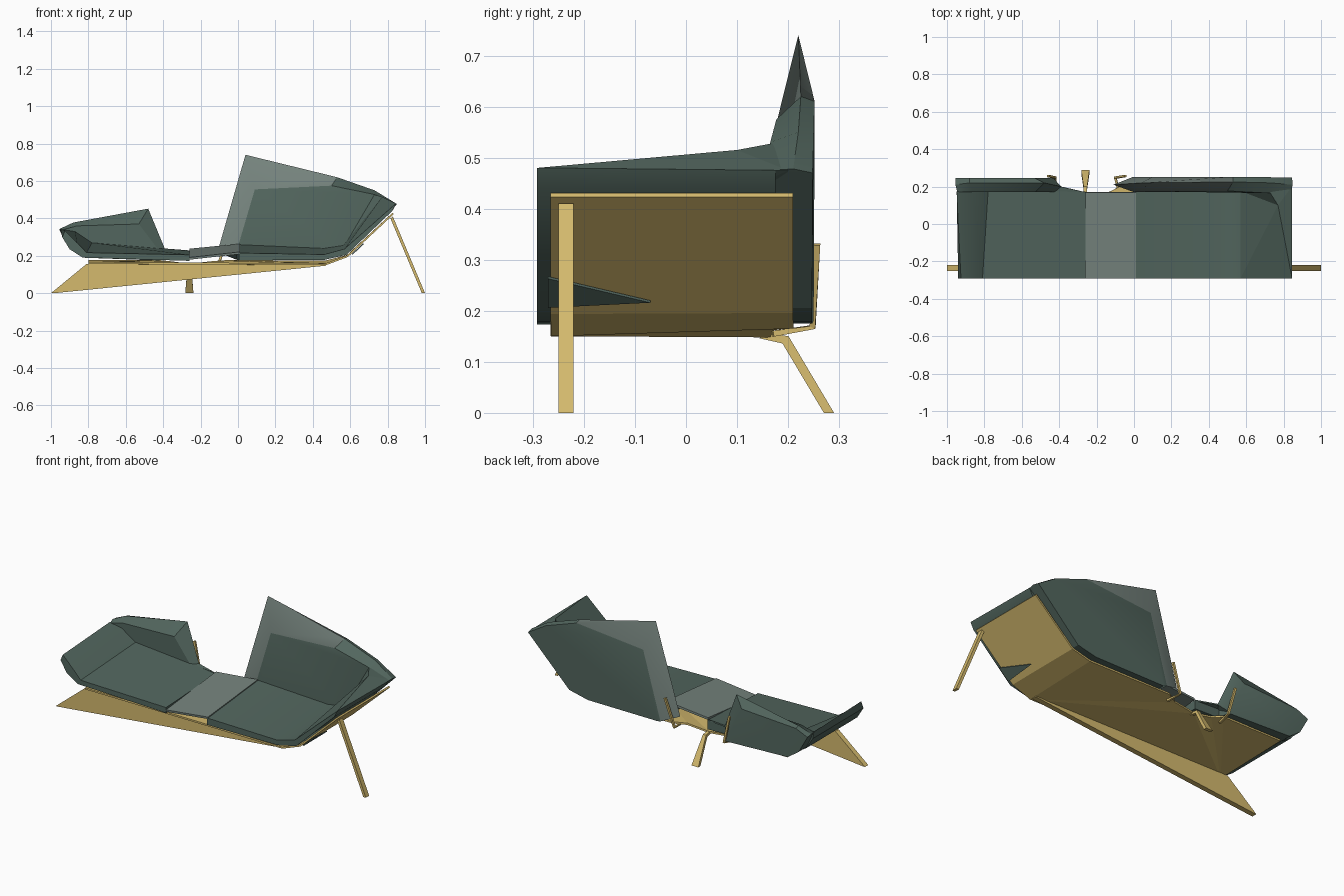
import bpy, bmesh, math
from mathutils import Vector

if "Cube" in bpy.data.objects:
    bpy.data.objects.remove(bpy.data.objects["Cube"])


def material(name, rgb):
    m = bpy.data.materials.new(name)
    m.diffuse_color = (*rgb, 1)
    m.use_nodes = True
    m.node_tree.nodes["Principled BSDF"].inputs["Base Color"].default_value = m.diffuse_color
    return m


GREEN = material("dark green fabric", (0.085, 0.133, 0.112))
GREY = material("grey green fabric", (0.18, 0.23, 0.208))
GOLD = material("pale gold metal", (0.66, 0.49, 0.155))


def build(name, verts, faces, mats, grey_faces=(), thickness=0, smooth=0):
    bm = bmesh.new()
    vs = [bm.verts.new(v) for v in verts]
    for i, f in enumerate(faces):
        face = bm.faces.new([vs[k] for k in f])
        face.material_index = 1 if i in grey_faces else 0
    bmesh.ops.recalc_face_normals(bm, faces=bm.faces)
    me = bpy.data.meshes.new(name)
    bm.to_mesh(me)
    bm.free()
    for m in mats:
        me.materials.append(m)
    ob = bpy.data.objects.new(name, me)
    bpy.context.collection.objects.link(ob)
    if thickness:
        mod = ob.modifiers.new("thickness", 'SOLIDIFY')
        mod.thickness = thickness
        mod.offset = 0
    if smooth:
        bpy.ops.object.select_all(action='DESELECT')
        bpy.context.view_layer.objects.active = ob
        ob.select_set(True)
        bpy.ops.object.shade_smooth_by_angle(angle=math.radians(smooth))
    return ob


def loft(name, sections, mat, smooth=0):
    """Closed body through cross-sections that share a point count."""
    n, k = len(sections[0]), len(sections)
    verts = [p for s in sections for p in s]
    faces = [tuple(range(n)), tuple(range((k - 1) * n, k * n))]
    for s in range(k - 1):
        for i in range(n):
            j = (i + 1) % n
            faces.append((s * n + i, s * n + j, (s + 1) * n + j, (s + 1) * n + i))
    return build(name, verts, faces, [mat], smooth=smooth)


def slab(name, profile, y0, y1, mat):
    """Prism from an x-z profile."""
    return loft(name, [[(x, y, z) for x, z in profile] for y in (y0, y1)], mat)


def seat(name, stations):
    """Wedge seat; station = front x, front top z, back x, back top z, bottom x, bottom z."""
    loft(name, [[(bx, -0.292, bz), (xf, -0.292, zf), (xb, 0.175, zb), (bx, 0.175, bz)]
                for xf, zf, xb, zb, bx, bz in stations], GREEN, 35)


seat("right_seat", [(0.005, 0.215, 0.005, 0.26, 0.005, 0.175),
                    (0.46, 0.207, 0.46, 0.24, 0.46, 0.178),
                    (0.57, 0.237, 0.56, 0.255, 0.58, 0.205),
                    (0.845, 0.48, 0.845, 0.475, 0.825, 0.44)])
seat("left_seat", [(-0.26, 0.205, -0.26, 0.225, -0.26, 0.173),
                   (-0.81, 0.217, -0.78, 0.27, -0.83, 0.19),
                   (-0.86, 0.27, -0.87, 0.33, -0.90, 0.235),
                   (-0.925, 0.335, -0.948, 0.342, -0.94, 0.30)])

# raised blend between the right seat end and its backrest
build("right_seat_blend",
      [(0.57, -0.29, 0.237), (0.56, 0.18, 0.25), (0.77, 0.10, 0.515),
       (0.845, -0.29, 0.48), (0.72, 0.18, 0.53), (0.845, 0.20, 0.475)],
      [(0, 1, 2), (0, 2, 3), (1, 4, 2), (2, 4, 5), (3, 2, 5),
       (0, 3, 5), (0, 5, 1), (1, 5, 4)], [GREEN])

# low panel bridging the two seats
build("middle_seat", [(-0.26, -0.29, 0.185), (0.01, -0.29, 0.215),
                      (0.01, 0.17, 0.258), (-0.26, 0.17, 0.232)],
      [(0, 1, 2, 3)], [GREY], thickness=0.012)
# fabric flap continuing to the left backrest
build("left_seat_flap", [(-0.26, 0.17, 0.225), (-0.42, 0.175, 0.232), (-0.39, 0.20, 0.235)],
      [(0, 1, 2)], [GREEN], thickness=0.008)


def backrest(name, columns, base, grey):
    """Cushion with a front outline, an outer ridge and a rear outline."""
    n, m = len(columns), len(base)
    front = [c[0] for c in columns] + [(x, 0.17, z) for x, z in base]
    rear = [c[2] for c in columns] + [(x, 0.247, z) for x, z in base]
    ridge = [c[1] for c in columns]
    t = n + m
    faces = []
    for i in range(n - 1):
        faces.append((i, i + 1, 2 * t + i + 1, 2 * t + i))
        faces.append((2 * t + i, 2 * t + i + 1, t + i + 1, t + i))
    faces += [tuple(range(t)), tuple(range(t, 2 * t))]
    for i in range(n - 1, t):
        j = (i + 1) % t
        faces.append((i, j, t + j, t + i))
    faces += [(0, 2 * t, t), (n - 1, 2 * t + n - 1, t + n - 1)]
    build(name, front + rear + ridge, faces, [GREEN, GREY], grey, smooth=30)


backrest("right_backrest", [
    ((0.0, 0.17, 0.25), (-0.11, 0.21, 0.22), (-0.01, 0.25, 0.18)),
    ((0.09, 0.174, 0.555), (0.04, 0.22, 0.74), (0.10, 0.252, 0.57)),
    ((0.50, 0.177, 0.575), (0.53, 0.225, 0.62), (0.53, 0.252, 0.61)),
    ((0.72, 0.165, 0.53), (0.73, 0.22, 0.55), (0.73, 0.25, 0.54)),
    ((0.84, 0.165, 0.475), (0.848, 0.21, 0.478), (0.845, 0.248, 0.47))],
    [(0.58, 0.205), (0.46, 0.178), (0.01, 0.175)], {0, 1, 2, 3})
backrest("left_backrest", [
    ((-0.42, 0.17, 0.225), (-0.39, 0.20, 0.235), (-0.43, 0.245, 0.185)),
    ((-0.53, 0.17, 0.37), (-0.48, 0.22, 0.452), (-0.53, 0.245, 0.39)),
    ((-0.86, 0.17, 0.36), (-0.88, 0.22, 0.378), (-0.88, 0.245, 0.37)),
    ((-0.945, 0.17, 0.337), (-0.955, 0.21, 0.343), (-0.955, 0.245, 0.338))],
    [(-0.90, 0.24), (-0.83, 0.19), (-0.42, 0.175)], ())

# bent metal panel under the seats, folded down at the rear leg
build("support_panel",
      [(-0.80, -0.265, 0.161), (-0.26, -0.265, 0.159), (0.47, -0.265, 0.155),
       (0.585, -0.265, 0.198), (0.83, -0.265, 0.427),
       (-0.80, 0.21, 0.172), (-0.42, 0.21, 0.172), (-0.37, 0.172, 0.167),
       (-0.26, 0.165, 0.153), (-0.13, 0.172, 0.167), (-0.06, 0.21, 0.172),
       (0.47, 0.21, 0.170), (0.585, 0.21, 0.20), (0.83, 0.21, 0.427)],
      [(0, 6, 5), (0, 7, 6), (0, 1, 8), (0, 8, 7), (1, 2, 8), (2, 9, 8),
       (2, 10, 9), (2, 11, 10), (2, 3, 12, 11), (3, 4, 13, 12)],
      [GOLD], thickness=0.010)

# fabric corner showing below the bent panel
build("fabric_corner", [(0.602 + (z - 0.2) * 1.07, y, z) for y, z in
                        ((-0.27, 0.265), (-0.27, 0.208), (-0.07, 0.218))],
      [(0, 1, 2)], [GREEN], thickness=0.006)

# front legs: long blade on the left, slim bar on the right
slab("left_front_leg", [(-1.0, 0.0), (-0.81, 0.156), (0.47, 0.156), (0.47, 0.147),
                        (-0.985, 0.0)], -0.25, -0.22, GOLD)
slab("right_front_leg", [(0.815, 0.40), (0.828, 0.41), (1.0, 0.0), (0.983, 0.0)],
     -0.25, -0.22, GOLD)

# flared rear leg
sections = []
for y, z, w, h in ((0.15, 0.152, 0.008, 0.006), (0.195, 0.143, 0.010, 0.007),
                   (0.28, 0.0, 0.022, 0.0)):
    d = 0.010 if z == 0 else 0.006
    sections.append([(-0.26 - w, y - d, z - h), (-0.26 + w, y - d, z - h),
                     (-0.26 + w, y + d, z + h), (-0.26 - w, y + d, z + h)])
loft("rear_leg", sections, GOLD)


def rod(name, points, r=0.006):
    """Square rod along a path."""
    secs = []
    for i, p in enumerate(points):
        a = Vector(points[max(i - 1, 0)])
        b = Vector(points[min(i + 1, len(points) - 1)])
        t = (b - a).normalized()
        u = t.cross(Vector((1, 0, 0))).normalized()
        v = t.cross(u)
        secs.append([tuple(Vector(p) + r * (s * u + q * v))
                     for s, q in ((1, 1), (-1, 1), (-1, -1), (1, -1))])
    loft(name, secs, GOLD)


# rods holding the backrests
for side, x_in, x_low, x_top in (("right", -0.08, -0.10, -0.045),
                                 ("left", -0.43, -0.42, -0.46)):
    rod(side + "_back_rod", [(x_in, 0.17, 0.155), (x_low, 0.248, 0.168),
                             (x_top, 0.257, 0.33)])
